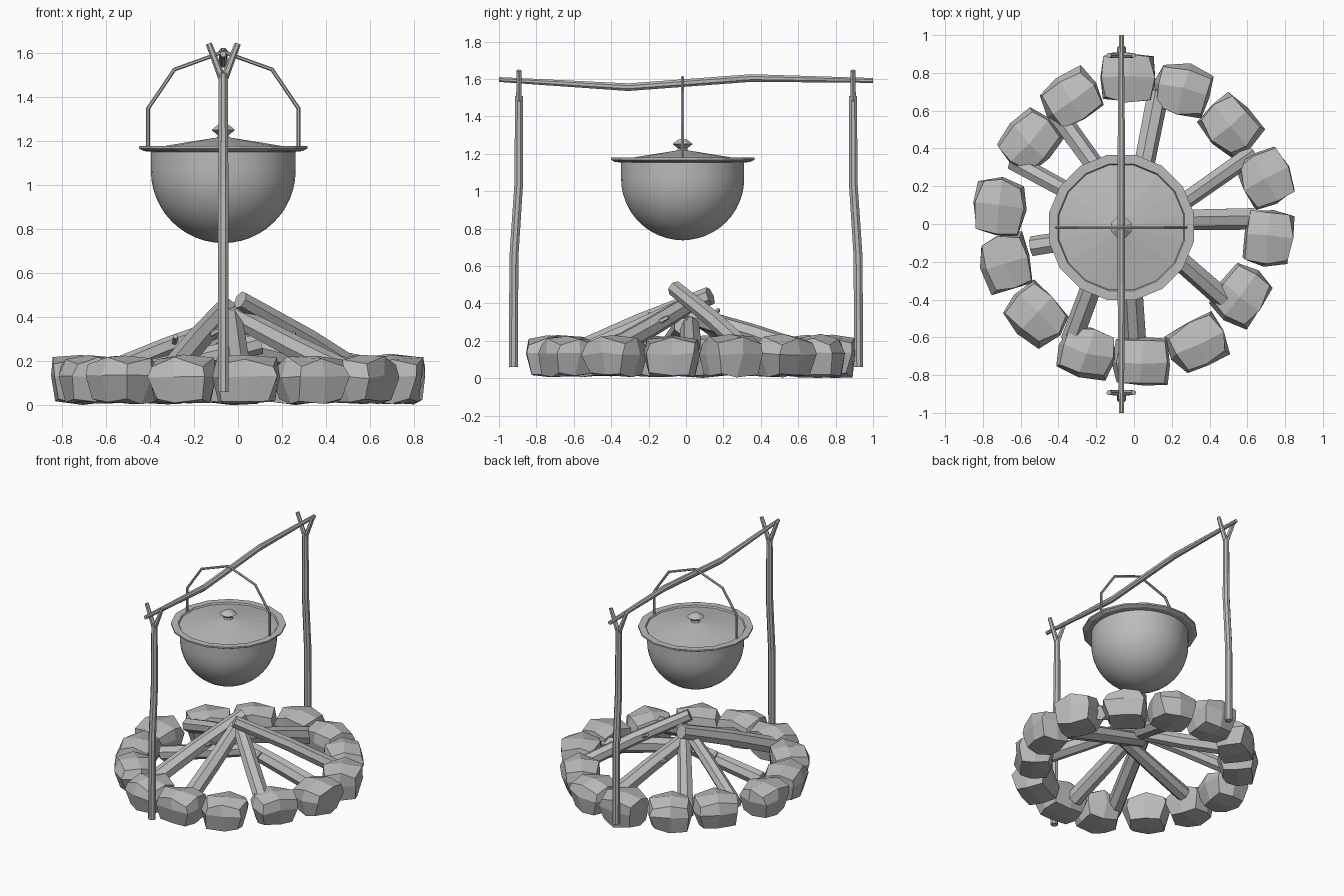
import bpy, bmesh, math, random
from mathutils import Vector, Matrix

if "Cube" in bpy.data.objects:
    bpy.data.objects.remove(bpy.data.objects["Cube"])

random.seed(4)
grey = bpy.data.materials.new("plain_grey")
grey.diffuse_color = (0.5, 0.5, 0.5, 1)
grey.use_nodes = True
grey.node_tree.nodes["Principled BSDF"].inputs["Base Color"].default_value = grey.diffuse_color


def finish(name, bm, smooth=False):
    bmesh.ops.recalc_face_normals(bm, faces=bm.faces)
    me = bpy.data.meshes.new(name)
    bm.to_mesh(me)
    bm.free()
    me.materials.append(grey)
    for p in me.polygons:
        p.use_smooth = smooth
    ob = bpy.data.objects.new(name, me)
    bpy.context.collection.objects.link(ob)
    return ob


def tube(bm, pts, radii, sides=8):
    """Capped tube through points with a radius at each point."""
    pts = [Vector(p) for p in pts]
    axis = (pts[-1] - pts[0]).normalized()
    ref = Vector((0, 0, 1)) if abs(axis.z) < 0.9 else Vector((1, 0, 0))
    u = axis.cross(ref).normalized()
    rings = []
    for i, p in enumerate(pts):
        t = (pts[min(i + 1, len(pts) - 1)] - pts[max(i - 1, 0)]).normalized()
        a = (u - t * u.dot(t)).normalized()
        b = t.cross(a)
        ring = []
        for k in range(sides):
            w = math.tau * (k + 0.5) / sides
            ring.append(bm.verts.new(p + (a * math.cos(w) + b * math.sin(w)) * radii[i]))
        rings.append(ring)
    for r, s in zip(rings, rings[1:]):
        for k in range(sides):
            j = (k + 1) % sides
            bm.faces.new((r[k], r[j], s[j], s[k]))
    bm.faces.new(rings[0])
    bm.faces.new(rings[-1])


def lathe(name, profile, centre, segs, smooth=False):
    """Spin an (r, z) profile around a vertical axis; r = 0 makes a pole."""
    bm = bmesh.new()
    rings = []
    for r, z in profile:
        n = 1 if r == 0 else segs
        rings.append([bm.verts.new((centre[0] + r * math.cos(math.tau * (k + .5) / segs),
                                    centre[1] + r * math.sin(math.tau * (k + .5) / segs), z))
                      for k in range(n)])
    for a, b in zip(rings, rings[1:]):
        for k in range(segs):
            j = (k + 1) % segs
            if len(a) == 1:
                bm.faces.new((a[0], b[j], b[k]))
            elif len(b) == 1:
                bm.faces.new((a[k], a[j], b[0]))
            else:
                bm.faces.new((a[k], a[j], b[j], b[k]))
    return finish(name, bm, smooth)


# ring of chunky stones: a cube cut once per side, bulged and jittered
def stone(name, x, y):
    bm = bmesh.new()
    bmesh.ops.create_cube(bm, size=2)
    bmesh.ops.subdivide_edges(bm, edges=bm.edges[:], cuts=1, use_grid_fill=True)
    rot = Matrix.Rotation(math.atan2(y, x) + random.uniform(-.12, .12), 3, 'Z')
    level = {-1: 0.80, 0: 1.0, 1: 0.90}
    for v in bm.verts:
        c = [round(q) for q in v.co]
        n = abs(c[0]) + abs(c[1])
        f = level[c[2]] * (0.86 if n == 2 else 1.0)
        if c[2] == 1:
            z = (0.232, 0.215, 0.182)[n]
        elif c[2] == -1:
            z = (0.008, 0.012, 0.022)[n]
        else:
            z = 0.13
        p = Vector((c[0] * 0.135 * f, c[1] * 0.155 * f, z))
        j = 0.013
        p += Vector((random.uniform(-j, j), random.uniform(-j, j), random.uniform(-.008, .008)))
        v.co = rot @ p + Vector((x, y, 0))
        v.co.z = max(v.co.z, 0)
        v.co.x = max(-0.85, min(0.85, v.co.x))
    finish(name, bm)


STONES = [(-.035, .775), (.26, .71), (.51, .52), (.70, .24), (.71, -.07), (.565, -.38),
          (.34, -.635), (.045, -.73), (-.25, -.68), (-.515, -.48), (-.675, -.205),
          (-.715, .09), (-.555, .435), (-.33, .66)]
for i, (x, y) in enumerate(STONES):
    stone(f"stone_{i + 1}", x, y)

# logs leaning together: foot, tip, radius
LOGS = [((.125, .69, .12), (-.01, .00, .34), .060),
        ((-.42, .60, .11), (.00, .02, .34), .055),
        ((-.64, .33, .13), (.00, -.02, .38), .050),
        ((-.54, -.12, .12), (.10, -.02, .28), .055),
        ((-.33, -.62, .12), (-.05, .13, .44), .060),
        ((.01, -.62, .10), (-.03, .04, .40), .060),
        ((.55, -.46, .12), (-.02, .04, .41), .058),
        ((.64, .03, .12), (-.05, .02, .30), .060),
        ((.62, .37, .11), (.01, -.06, .48), .050)]
for i, (a, b, r) in enumerate(LOGS):
    bm = bmesh.new()
    a, b = Vector(a), Vector(b)
    mid = a.lerp(b, 0.5) + Vector((0, 0, random.uniform(-.01, .012)))
    tube(bm, [a, mid, b], [r, r * .95, r * .85], 7)
    # broken twig stub on some logs
    if i % 2 == 0:
        d = (b - a).normalized()
        s = d.cross(Vector((0, 0, 1))).normalized() * random.choice((-1, 1))
        p = a.lerp(b, 0.55)
        tube(bm, [p, p + s * .08 + d * .05 + Vector((0, 0, .03))], [.018, .012], 5)
    finish(f"log_{i + 1}", bm)

# forked support poles, mirrored front and back
PX = -0.067
for side, name in ((-1, "front_pole"), (1, "back_pole")):
    bm = bmesh.new()
    tube(bm, [(PX, side * y, z) for y, z in ((.923, .06), (.92, .65), (.895, 1.03), (.893, 1.51))],
         [.026, .026, .025, .022])
    for s in (-1, 1):
        tube(bm, [(PX, side * .893, 1.47), (PX + s * .018, side * .893, 1.52),
                  (PX + s * .066, side * .893, 1.645)], [.017, .017, .014], 6)
    finish(name, bm)

# slightly crooked cross beam
bm = bmesh.new()
tube(bm, [(PX, -1, 1.597), (PX, -.31, 1.556), (PX, .35, 1.605), (PX, 1, 1.592)],
     [.014, .022, .022, .014])
finish("cross_beam", bm)

# hanging pot
C = (PX, -0.018)
R = 0.33
bowl = [(R, 1.165)] + [(R * math.cos(math.pi / 2 * k / 12), 1.068 - R * math.sin(math.pi / 2 * k / 12))
                       for k in range(12)] + [(0, 0.737)]
lathe("pot_bowl", bowl, C, 48, True)
lathe("pot_rim", [(.325, 1.152), (.368, 1.156), (.391, 1.168), (.391, 1.179), (.342, 1.179),
                  (.336, 1.168)], C, 16)
lathe("pot_lid", [(.345, 1.167), (.20, 1.191), (.035, 1.217), (0, 1.217)], C, 16)
lathe("lid_knob", [(.036, 1.212), (.026, 1.228), (.058, 1.252), (.026, 1.276), (0, 1.279)], C, 8)

# bail handle hung over the beam
bm = bmesh.new()
half = [(.342, 1.165), (.342, 1.35), (.222, 1.527)]
path = [(PX - x, C[1], z) for x, z in half] + [(PX, C[1], 1.607)] + \
       [(PX + x, C[1], z) for x, z in reversed(half)]
tube(bm, path, [.009] * 7, 6)
finish("pot_handle", bm)
